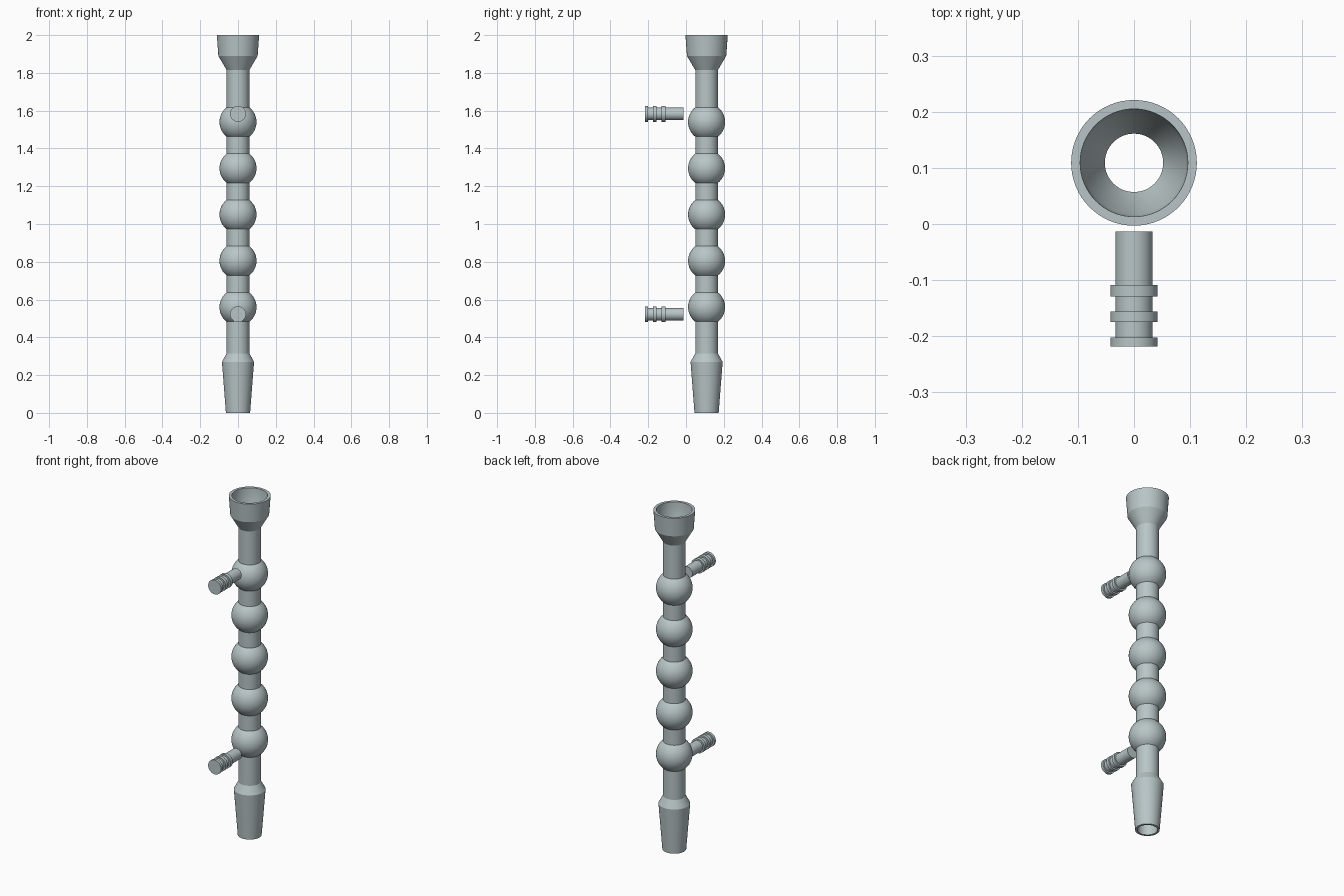
import bpy
import math

cube = bpy.data.objects.get("Cube")
if cube:
    bpy.data.objects.remove(cube, do_unlink=True)

glass = bpy.data.materials.new("grey_glass")
glass.use_nodes = True
colour = (0.48, 0.56, 0.57, 1)
glass.diffuse_color = colour
glass.node_tree.nodes["Principled BSDF"].inputs["Base Color"].default_value = colour

AXIS_Y = 0.109
TUBE_R = 0.06
BORE_R = 0.052
BULB_R = 0.098


def lathe(name, profile, location, rotation=(0, 0, 0), closed=False, segments=64):
    """Revolve (radius, height) points around z; cap the ends unless the profile is a loop."""
    verts, faces = [], []
    for r, h in profile:
        for i in range(segments):
            a = 2 * math.pi * i / segments
            verts.append((r * math.cos(a), r * math.sin(a), h))
    n = len(profile)
    for k in range(n if closed else n - 1):
        lo, hi = k * segments, (k + 1) % n * segments
        for i in range(segments):
            j = (i + 1) % segments
            faces.append((lo + i, lo + j, hi + j, hi + i))
    if not closed:
        faces.append(tuple(reversed(range(segments))))
        faces.append(tuple(range((n - 1) * segments, n * segments)))
    mesh = bpy.data.meshes.new(name)
    mesh.from_pydata(verts, [], faces)
    mesh.materials.append(glass)
    obj = bpy.data.objects.new(name, mesh)
    obj.location, obj.rotation_euler = location, rotation
    bpy.context.collection.objects.link(obj)
    bpy.ops.object.select_all(action="DESELECT")
    obj.select_set(True)
    bpy.context.view_layer.objects.active = obj
    bpy.ops.object.shade_smooth_by_angle(angle=math.radians(25))
    return obj


# Outer wall: tapered lower joint, bulbs along the tube, flared socket
outer = [(0.064, 0), (0.085, 0.27), (TUBE_R, 0.315)]
start = math.acos(TUBE_R / BULB_R)
for b in range(5):
    centre = 0.56 + 0.245 * b
    for s in range(17):
        a = -start + 2 * start * s / 16
        outer.append((BULB_R * math.cos(a), centre + BULB_R * math.sin(a)))
outer += [(TUBE_R, 1.815), (0.104, 1.89), (0.112, 2)]

# Inner wall: socket funnel down to the straight bore
inner = [(0.096, 2), (0.092, 1.89), (BORE_R, 1.81), (BORE_R, 0)]
lathe("condenser_body", outer + inner, (0, AXIS_Y, 0), closed=True)

# Barbed hose nozzles pointing forward
PIPE_R, BARB_R = 0.033, 0.042
nozzle = [(PIPE_R, 0.013)]
for near, far in ((0.109, 0.129), (0.156, 0.175), (0.202, 0.218)):
    nozzle += [(PIPE_R, near), (BARB_R, near), (BARB_R, far)]
    if far < 0.2:
        nozzle.append((PIPE_R, far))
for name, z in (("lower_nozzle", 0.522), ("upper_nozzle", 1.583)):
    lathe(name, nozzle, (0, 0, z), (math.pi / 2, 0, 0), segments=48)
